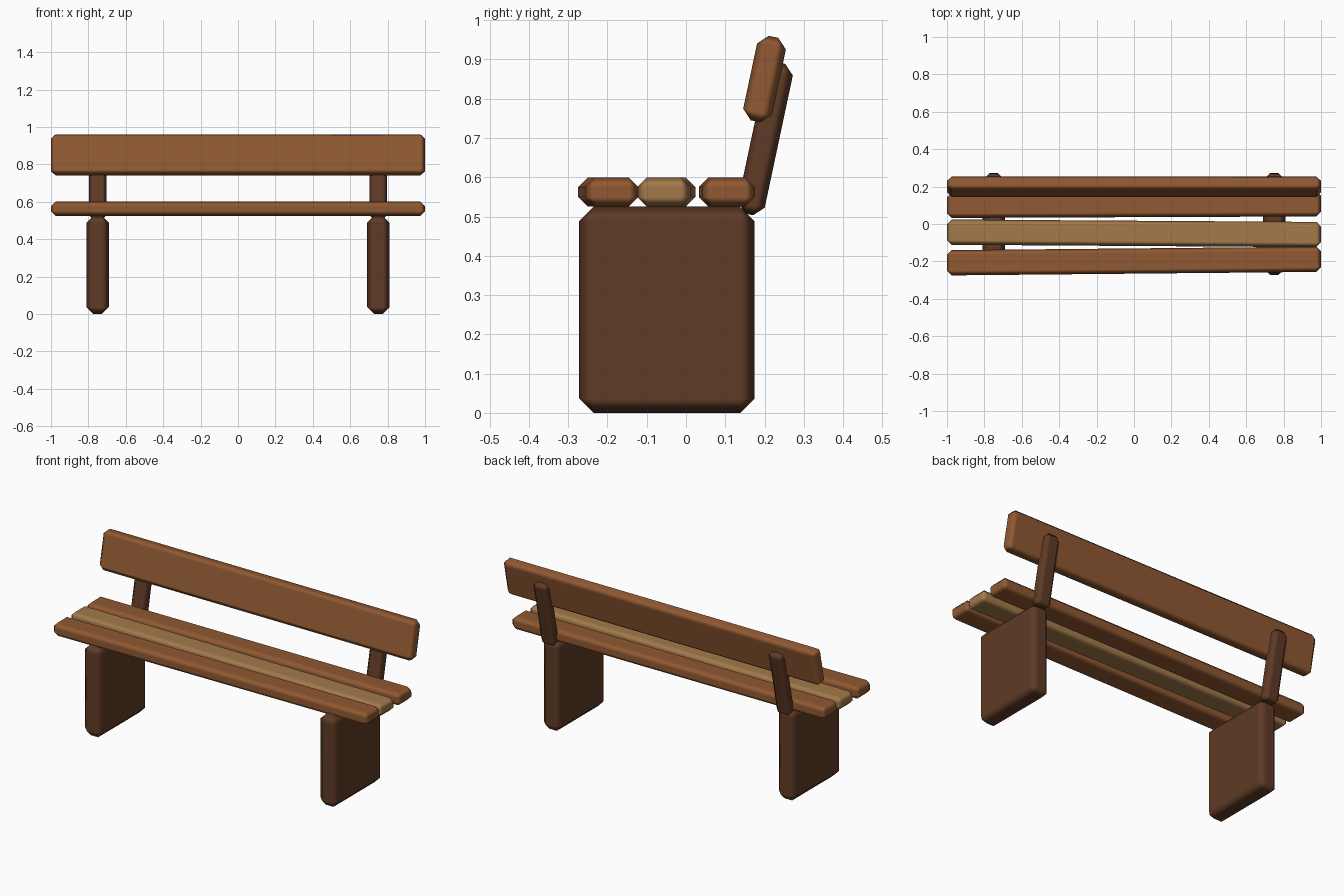
import bpy
from math import radians

if "Cube" in bpy.data.objects:
    bpy.data.objects.remove(bpy.data.objects["Cube"])


def material(name, color):
    m = bpy.data.materials.new(name)
    m.diffuse_color = (*color, 1.0)
    m.use_nodes = True
    m.node_tree.nodes["Principled BSDF"].inputs["Base Color"].default_value = m.diffuse_color
    return m


DARK = material("dark_wood", (0.115, 0.043, 0.019))
MID = material("brown_wood", (0.28, 0.10, 0.032))
LIGHT = material("light_wood", (0.36, 0.195, 0.07))


def board(name, center, size, mat, bevel=0.025, rot=(0, 0, 0)):
    """Box with a single-segment chamfer on every edge."""
    bpy.ops.mesh.primitive_cube_add(size=1, location=center, rotation=rot)
    ob = bpy.context.object
    ob.name = name
    ob.scale = size
    bpy.ops.object.transform_apply(location=False, rotation=False, scale=True)
    bpy.ops.object.shade_smooth()
    mod = ob.modifiers.new("chamfer", 'BEVEL')
    mod.width = bevel
    mod.segments = 1
    mod.limit_method = 'ANGLE'
    mod.harden_normals = True
    ob.data.materials.append(mat)
    return ob


TILT = (radians(-12), 0, 0)

# Slab legs and leaning back posts, one pair per side
for side, x in (("left", -0.75), ("right", 0.75)):
    board(f"{side}_leg", (x, -0.0485, 0.2625), (0.12, 0.447, 0.525), DARK, 0.037)
    board(f"{side}_back_post", (x, 0.202, 0.698), (0.095, 0.07, 0.394), DARK, 0.025, TILT)

# Seat planks, each slightly askew
for name, y, turn, mat in (("front", -0.198, 0.0095, MID),
                           ("middle", -0.05, -0.0065, LIGHT),
                           ("rear", 0.104, 0.004, MID)):
    board(f"{name}_seat_plank", (0, y, 0.5625), (2.0, 0.135, 0.075), mat, 0.025, (0, 0, turn))

# Backrest plank
board("backrest_plank", (0, 0.2, 0.85), (2.0, 0.075, 0.22), MID, 0.025, TILT)
